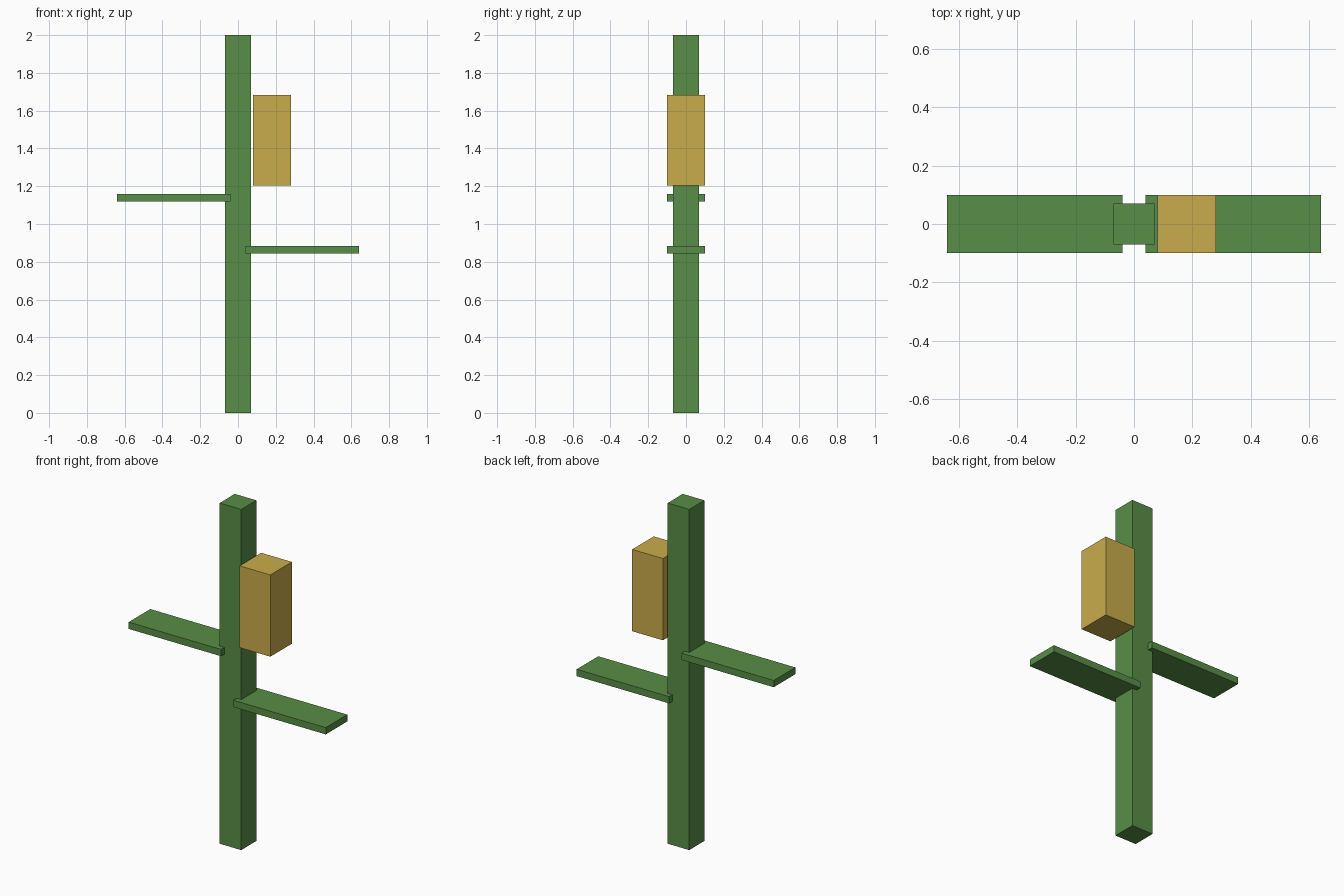
import bpy

if "Cube" in bpy.data.objects:
    bpy.data.objects.remove(bpy.data.objects["Cube"])


def material(name, color):
    mat = bpy.data.materials.new(name)
    mat.diffuse_color = (*color, 1.0)
    mat.use_nodes = True
    mat.node_tree.nodes["Principled BSDF"].inputs["Base Color"].default_value = mat.diffuse_color
    return mat


def box(name, center, size, mat):
    bpy.ops.mesh.primitive_cube_add(size=1, location=center)
    obj = bpy.context.object
    obj.name = name
    obj.scale = size
    bpy.ops.object.transform_apply(location=False, rotation=False, scale=True)
    obj.data.materials.append(mat)
    return obj


green = material("leaf_green", (0.098, 0.27, 0.063))
yellow = material("corn_yellow", (0.584, 0.413, 0.069))

# Square upright stalk
box("stalk", (0, 0, 1.0), (0.14, 0.14, 2.0), green)

# Flat leaves, staggered on either side and rooted inside the stalk
for name, side, z in (("left_leaf", -1, 1.14), ("right_leaf", 1, 0.863)):
    box(name, (side * 0.34, 0, z), (0.6, 0.2, 0.04), green)

# Cob beside the stalk, with a small gap
box("cob", (0.18, 0, 1.443), (0.2, 0.2, 0.48), yellow)
